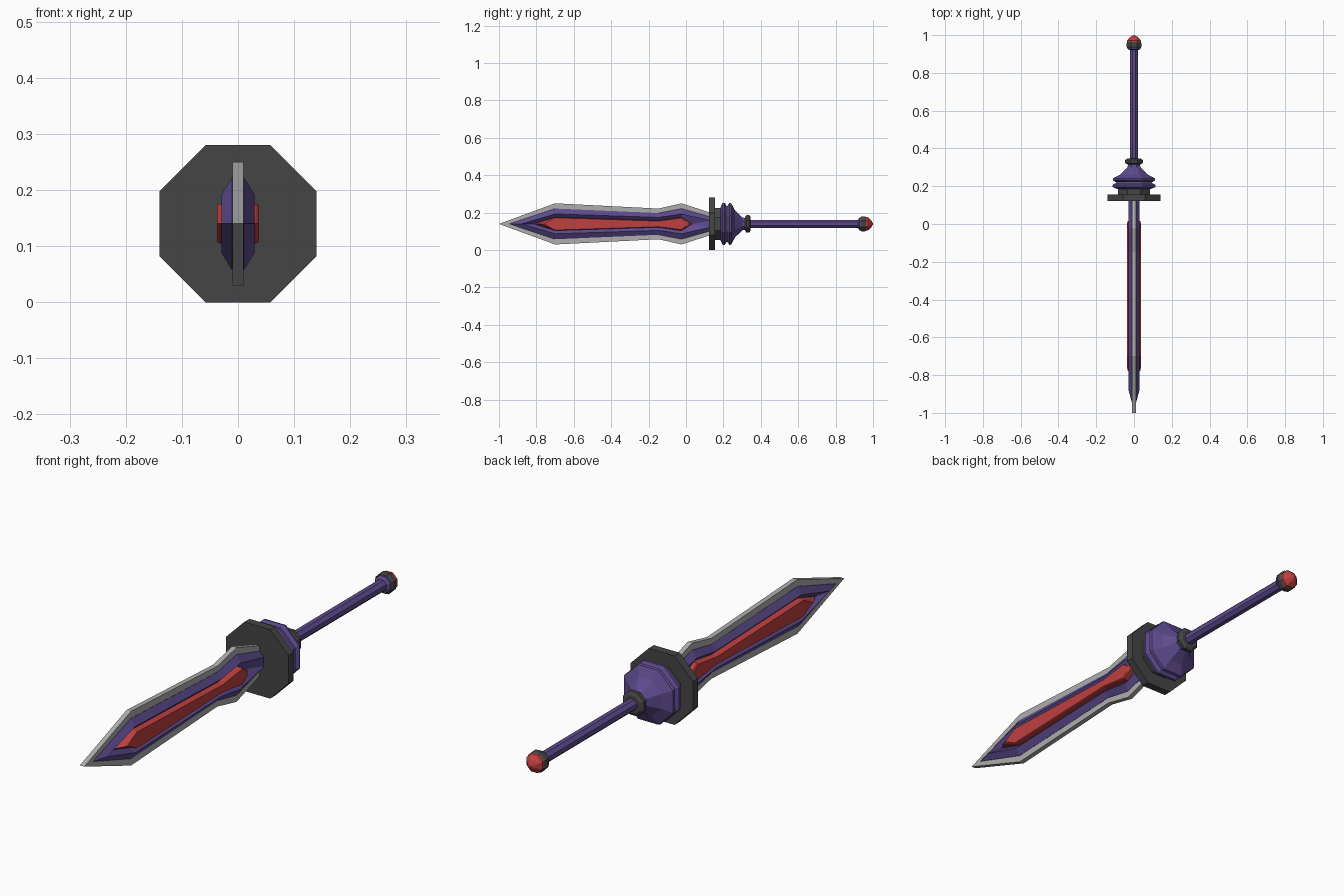
import bpy, bmesh, math

if "Cube" in bpy.data.objects:
    bpy.data.objects.remove(bpy.data.objects["Cube"])

CZ = 0.14  # height of the sword's long axis


def material(name, rgb):
    m = bpy.data.materials.new(name)
    m.diffuse_color = (*rgb, 1)
    m.use_nodes = True
    m.node_tree.nodes["Principled BSDF"].inputs["Base Color"].default_value = m.diffuse_color
    return m


PURPLE = material("purple", (0.11, 0.07, 0.27))
RED = material("red", (0.52, 0.05, 0.05))
DARK = material("dark_grey", (0.06, 0.06, 0.06))
STEEL = material("steel", (0.42, 0.42, 0.42))


def loft(name, rings, mat):
    """Skin a list of closed rings with equal point counts and cap both ends."""
    bm = bmesh.new()
    loops = [[bm.verts.new(p) for p in ring] for ring in rings]
    n = len(loops[0])
    for a, b in zip(loops, loops[1:]):
        for i in range(n):
            j = (i + 1) % n
            bm.faces.new((a[i], a[j], b[j], b[i]))
    bm.faces.new(loops[0][::-1])
    bm.faces.new(loops[-1])
    bmesh.ops.remove_doubles(bm, verts=bm.verts, dist=1e-5)
    bmesh.ops.recalc_face_normals(bm, faces=bm.faces)
    me = bpy.data.meshes.new(name)
    bm.to_mesh(me)
    bm.free()
    me.materials.append(mat)
    ob = bpy.data.objects.new(name, me)
    bpy.context.collection.objects.link(ob)
    return ob


def turned(name, profile, mat, sides=8):
    """Octagonal turning along y; profile holds (y, distance to flat)."""
    k = 1 / math.cos(math.pi / sides)
    angles = [2 * math.pi * (i + 0.5) / sides for i in range(sides)]
    return loft(name, [[(r * k * math.cos(a), y, CZ + r * k * math.sin(a)) for a in angles]
                       for y, r in profile], mat)


def outline(x, tip, back, w):
    """Leaf-shaped blade outline at a given x; w = half widths at 4 stations."""
    ys = (-0.70, -0.147, -0.024, back)
    upper = [(x, y, CZ + h) for y, h in zip(ys, w)]
    lower = [(x, y, CZ - h) for y, h in zip(ys, w)]
    return [(x, tip, CZ)] + upper + lower[::-1]


# Steel cutting edge
edge_w = (0.11, 0.082, 0.11, 0.062)
loft("blade_edge", [outline(s * 0.01, -1.0, 0.125, edge_w) for s in (-1, 1)], STEEL)

# Raised purple frame with sunken middle, and red inlay, on each face
for s, side in ((-1, "left"), (1, "right")):
    loft("blade_frame_" + side, [
        outline(0, -0.945, 0.13, (0.082, 0.058, 0.082, 0.038)),
        outline(s * 0.011, -0.945, 0.13, (0.082, 0.058, 0.082, 0.038)),
        outline(s * 0.029, -0.88, 0.13, (0.053, 0.035, 0.053, 0.018)),
        outline(s * 0.012, -0.82, 0.035, (0.036, 0.018, 0.036, 0)),
    ], PURPLE)
    loft("blade_inlay_" + side, [
        outline(s * 0.010, -0.81, 0.032, (0.036, 0.018, 0.036, 0)),
        outline(s * 0.033, -0.775, 0.015, (0.035, 0.017, 0.034, 0.01)),
        outline(s * 0.037, -0.76, 0.0, (0.033, 0.015, 0.031, 0.012)),
    ], RED)

# Guard plate and its backing step
turned("guard_plate", [(0.123, 0.14), (0.156, 0.14)], DARK)
turned("guard_step", [(0.15, 0.085), (0.19, 0.085)], DARK)

# Flared collar: two rims with a steel band between
turned("collar_rim", [(0.185, 0.09), (0.196, 0.113), (0.207, 0.113), (0.218, 0.095)], PURPLE)
turned("collar_band", [(0.21, 0.096), (0.226, 0.096)], STEEL)
turned("collar_cone", [(0.222, 0.097), (0.232, 0.113), (0.242, 0.11), (0.262, 0.072),
                       (0.302, 0.034), (0.325, 0.03)], PURPLE)

# Grip with ring and pommel
turned("grip_ring", [(0.315, 0.035), (0.323, 0.047), (0.338, 0.047), (0.346, 0.035)], DARK)
turned("grip", [(0.32, 0.022), (0.92, 0.022), (0.927, 0.034), (0.94, 0.036)], PURPLE)
turned("pommel_ring", [(0.933, 0.036), (0.94, 0.04), (0.957, 0.04), (0.966, 0.034)], DARK)
turned("pommel_cap", [(0.96, 0.036), (0.972, 0.036), (0.99, 0.02), (1.0, 0.002)], RED)
